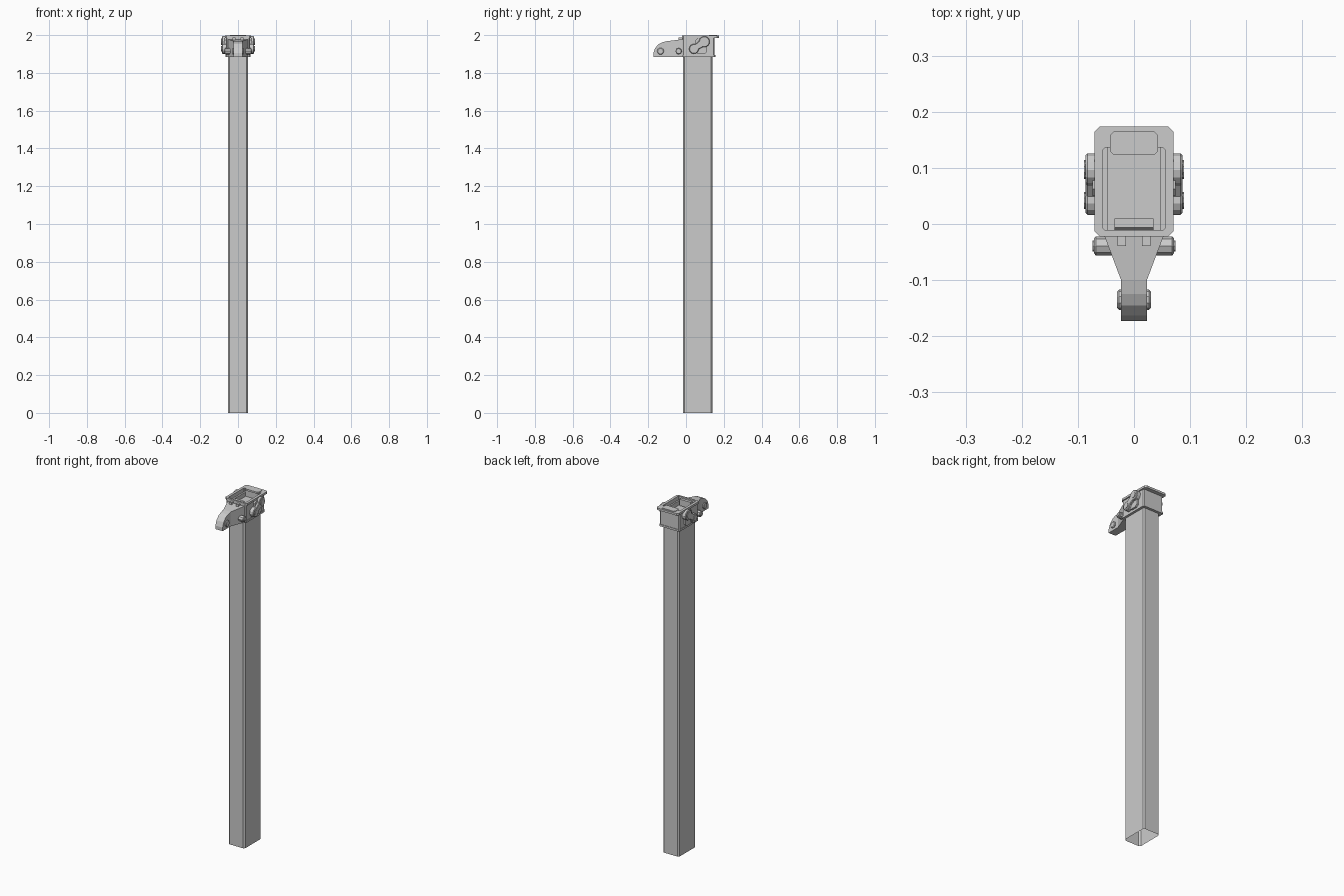
import bpy, bmesh
from math import sin, cos, pi, atan2, radians

if "Cube" in bpy.data.objects:
    bpy.data.objects.remove(bpy.data.objects["Cube"])


def make(name, verts, faces):
    me = bpy.data.meshes.new(name)
    me.from_pydata(verts, [], faces)
    bm = bmesh.new()
    bm.from_mesh(me)
    bmesh.ops.recalc_face_normals(bm, faces=bm.faces)
    bm.to_mesh(me)
    bm.free()
    ob = bpy.data.objects.new(name, me)
    bpy.context.collection.objects.link(ob)
    return ob


def prism(name, pts, lo, hi, axis='Z', caps=True, bevel=0, mirror=False):
    """Extrude a profile along z (points are x,y) or along x (points are y,z)."""
    n = len(pts)
    put = (lambda p, h: (p[0], p[1], h)) if axis == 'Z' else (lambda p, h: (h, p[0], p[1]))
    verts = [put(p, h) for h in (lo, hi) for p in pts]
    faces = [(i, (i + 1) % n, (i + 1) % n + n, i + n) for i in range(n)]
    if caps:
        faces += [tuple(range(n)), tuple(range(n, 2 * n))]
    ob = make(name, verts, faces)
    if bevel:
        m = ob.modifiers.new("bevel", 'BEVEL')
        m.width, m.segments, m.limit_method = bevel, 1, 'ANGLE'
        m.angle_limit = radians(50)
    if mirror:
        ob.modifiers.new("mirror", 'MIRROR')
    return ob


def rect(x0, x1, y0, y1, c=0.0):
    if not c:
        return [(x0, y0), (x1, y0), (x1, y1), (x0, y1)]
    return [(x0 + c, y0), (x1 - c, y0), (x1, y0 + c), (x1, y1 - c),
            (x1 - c, y1), (x0 + c, y1), (x0, y1 - c), (x0, y0 + c)]


def circle(cy, cz, r, n=10):
    return [(cy + r * cos(2 * pi * i / n), cz + r * sin(2 * pi * i / n)) for i in range(n)]


def ring(name, outer, inner, lo, hi):
    """Hollow frame between two profiles with equal point counts."""
    n = len(outer)
    verts = [(x, y, z) for z in (lo, hi) for p in (outer, inner) for x, y in p]
    faces = []
    for i in range(n):
        j = (i + 1) % n
        faces += [(i, j, j + 2 * n, i + 2 * n), (i + n, j + n, j + 3 * n, i + 3 * n),
                  (i, j, j + n, i + n), (i + 2 * n, j + 2 * n, j + 3 * n, i + 3 * n)]
    return make(name, verts, faces)


# Long hollow post, open at the bottom
prism("post", rect(-.052, .052, -.015, .14, .008), 0, 1.9, caps=False)

# Head: hollow collar, lower band, top flange and recessed floor
opening = rect(-.055, .055, -.011, .136, .003)
ring("collar", rect(-.063, .063, -.019, .152, .006), opening, 1.885, 1.988)
ring("collar_band", rect(-.066, .066, -.021, .155, .006),
     rect(-.052, .052, -.015, .14, .003), 1.885, 1.896)
ring("top_flange", rect(-.07, .07, -.022, .174, .009), opening, 1.985, 1.997)
prism("recess_floor", rect(-.056, .056, -.012, .137), 1.945, 1.95)
prism("rear_tab", rect(-.043, .043, .123, .165, .007), 1.99, 2.0)
prism("front_lip", [(-.012, 1.955), (.01, 1.955), (.01, 1.992), (-.006, 1.992), (-.012, 1.982)],
      -.035, .035, 'X')
prism("inner_rail", rect(.046, .056, -.011, .137), 1.95, 1.975, mirror=True)

# Side latch: two round lobes joined by a narrow neck
A, B = (.042, 1.927), (.097, 1.965)
d = atan2(B[1] - A[1], B[0] - A[0])
lobes = []
for (cy, cz), r, a0 in ((A, .026, d), (B, .029, d + pi)):
    for i in range(11):
        a = a0 + radians(40 + 28 * i)
        lobes.append((cy + r * cos(a), cz + r * sin(a)))
prism("side_latch", lobes, .06, .086, 'X', bevel=.003, mirror=True)
prism("latch_cap_lower", circle(*A, .015), .08, .089, 'X', mirror=True)
prism("latch_cap_upper", circle(*B, .017), .08, .089, 'X', mirror=True)
prism("latch_backing", rect(.05, .11, 1.90, 1.985, .012), .06, .074, 'X', mirror=True)


# Front prong: wide at the head, narrowing to a blunt rounded nose
def wedge(name, prof):
    n = len(prof)
    verts = [(s * w, y, z) for s in (-1, 1) for y, z, w in prof]
    faces = [(i, (i + 1) % n, (i + 1) % n + n, i + n) for i in range(n)]
    return make(name, verts, faces + [tuple(range(n)), tuple(range(n, 2 * n))])


wedge("prong_root", [(-.018, 1.978, .054), (-.1, 1.968, .023),
                     (-.1, 1.885, .023), (-.018, 1.885, .054)])
wedge("prong_nose", [(y, z, .023) for y, z in
      ((-.1, 1.968), (-.125, 1.962), (-.145, 1.952), (-.163, 1.932),
       (-.173, 1.905), (-.173, 1.885), (-.1, 1.885))])
prism("nose_bolt", circle(-.135, 1.915, .018), .018, .03, 'X', bevel=.003, mirror=True)

# Hinge barrels and small tabs where the prong meets the head
prism("hinge_barrel", circle(-.039, 1.915, .017, 8), .036, .071, 'X', bevel=.003, mirror=True)
prism("hinge_pin", circle(-.039, 1.915, .01, 8), .068, .074, 'X', mirror=True)
prism("prong_tab", rect(.014, .029, -.039, -.018), 1.965, 1.988, mirror=True)
